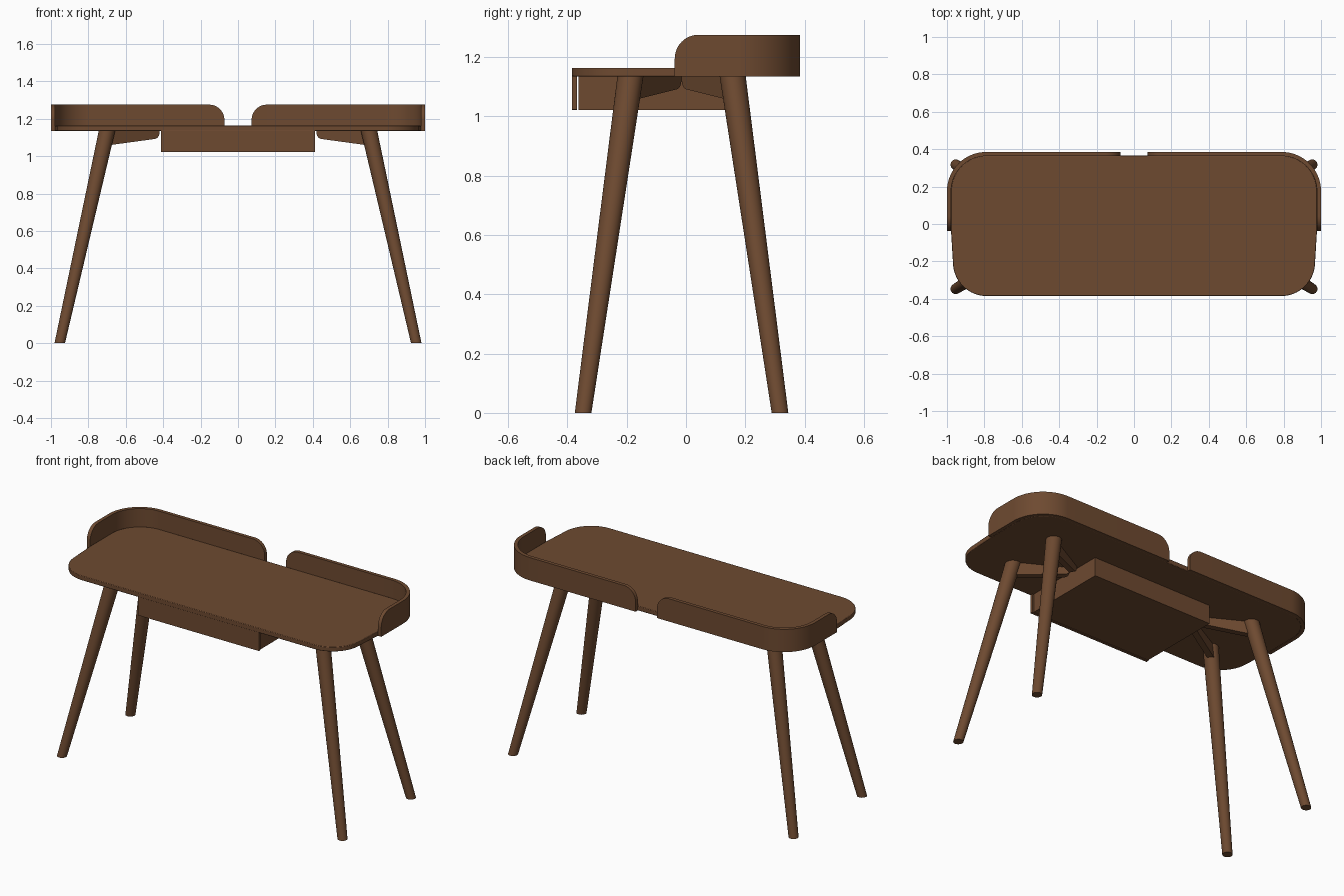
import bpy, bmesh, math
from mathutils import Vector

if "Cube" in bpy.data.objects:
    bpy.data.objects.remove(bpy.data.objects["Cube"])

wood = bpy.data.materials.new("walnut brown")
wood.diffuse_color = (0.155, 0.068, 0.030, 1)
wood.use_nodes = True
wood.node_tree.nodes["Principled BSDF"].inputs["Base Color"].default_value = wood.diffuse_color


def finish(name, bm, smooth=True, bevel=0):
    bmesh.ops.recalc_face_normals(bm, faces=bm.faces)
    me = bpy.data.meshes.new(name)
    bm.to_mesh(me)
    bm.free()
    me.materials.append(wood)
    ob = bpy.data.objects.new(name, me)
    bpy.context.collection.objects.link(ob)
    if bevel:
        m = ob.modifiers.new("bevel", 'BEVEL')
        m.width, m.segments = bevel, 2
        m.limit_method, m.angle_limit = 'ANGLE', math.radians(40)
    if smooth:
        bpy.context.view_layer.objects.active = ob
        ob.select_set(True)
        bpy.ops.object.shade_smooth_by_angle(angle=math.radians(35))
        ob.select_set(False)
    return ob


def loft(name, rings, **kw):
    """Skin a list of equal-length closed rings and cap both ends."""
    bm = bmesh.new()
    vr = [[bm.verts.new(p) for p in r] for r in rings]
    n = len(vr[0])
    for a, b in zip(vr, vr[1:]):
        for i in range(n):
            j = (i + 1) % n
            bm.faces.new((a[i], a[j], b[j], b[i]))
    bm.faces.new(vr[0][::-1])
    bm.faces.new(vr[-1])
    return finish(name, bm, **kw)


def arc(cx, cy, r, a0, a1, n=16):
    return [(cx + r * math.cos(math.radians(a0 + (a1 - a0) * i / n)),
             cy + r * math.sin(math.radians(a0 + (a1 - a0) * i / n))) for i in range(n + 1)]


def box(name, x0, x1, y0, y1, z0, z1, bevel=0):
    rings = [[(x0, y0, z), (x1, y0, z), (x1, y1, z), (x0, y1, z)] for z in (z0, z1)]
    return loft(name, rings, smooth=False, bevel=bevel)


UNDER, TOP, RIM = 1.135, 1.163, 1.275

# tabletop: rounded slab, slightly narrower toward the front
half = arc(0.788, -0.205, 0.18, -90, 0) + [(0.978, -0.04)] + arc(0.788, 0.175, 0.19, 0, 90)
outline = half + [(-x, y) for x, y in reversed(half)]
loft("tabletop", [[(x, y, z) for x, y in outline] for z in (UNDER, TOP)], bevel=0.003)

# raised back rims: wall along the edge with rounded upper ends
R, T = 0.08, 0.022
path = []   # (point on the outer face, inward normal)
ends = [R * (1 - math.cos(math.pi / 2 * i / 12)) for i in range(13)]
for d in ends:
    path.append((Vector((0.073 + d, 0.385)), Vector((0, -1))))
for i in range(25):
    a = math.radians(90 - 90 * i / 24)
    n = Vector((math.cos(a), math.sin(a)))
    path.append((Vector((0.79, 0.175)) + n * 0.21, -n))
for d in reversed(ends):
    path.append((Vector((1.0, -0.038 + d)), Vector((-1, 0))))
for side, s in (("right", 1), ("left", -1)):
    rings = []
    for p, n in path:
        d = R
        if p.y > 0.38:
            d = min(R, p.x - 0.073)
        if p.x > 0.99:
            d = min(R, p.y + 0.038)
        top = RIM - R + math.sqrt(max(0, R * R - (R - d) ** 2))
        q = p + n * T
        rings.append([(s * p.x, p.y, UNDER), (s * p.x, p.y, top),
                      (s * q.x, q.y, top), (s * q.x, q.y, UNDER)])
    loft(side + "_back_rim", rings)

# drawer under the top, with a separate front panel
box("drawer_box", -0.405, 0.405, -0.363, 0.155, 1.022, UNDER + 0.002)
box("drawer_front", -0.412, 0.412, -0.385, -0.367, 1.022, UNDER + 0.002, bevel=0.002)

# splayed tapered legs and the braces joining each pair in a V
YC = -0.015
for sx, xn in ((1, "right"), (-1, "left")):
    for sy, yn in ((1, "back"), (-1, "front")):
        rings = []
        for z, x, y, r in ((0, 0.953, 0.332, 0.028), (UNDER + 0.003, 0.70, 0.172, 0.044)):
            rings.append([(sx * x + px, YC + sy * y + py, z) for px, py in arc(0, 0, r, 0, 360, 32)[:-1]])
        loft(f"{yn}_{xn}_leg", rings)

        a, b = Vector((0.70, 0.165)), Vector((0.428, 0.016))
        d = (b - a).normalized()
        w = Vector((-d.y, d.x)) * 0.018
        L = (b - a).length
        # side profile: distance along the brace, height
        prof = [(0, UNDER + 0.002), (0, 1.058), (L - 0.035, 1.091)]
        prof += [(L - 0.035 + 0.035 * math.sin(t), 1.126 - 0.035 * math.cos(t))
                 for t in [math.pi / 2 * i / 8 for i in range(1, 9)]]
        prof.append((L, UNDER + 0.002))
        rings = []
        for k in (-1, 1):
            ring = []
            for t, z in prof:
                p = a + d * t + w * k
                ring.append((sx * p.x, YC + sy * p.y, z))
            rings.append(ring)
        loft(f"{yn}_{xn}_brace", rings)
